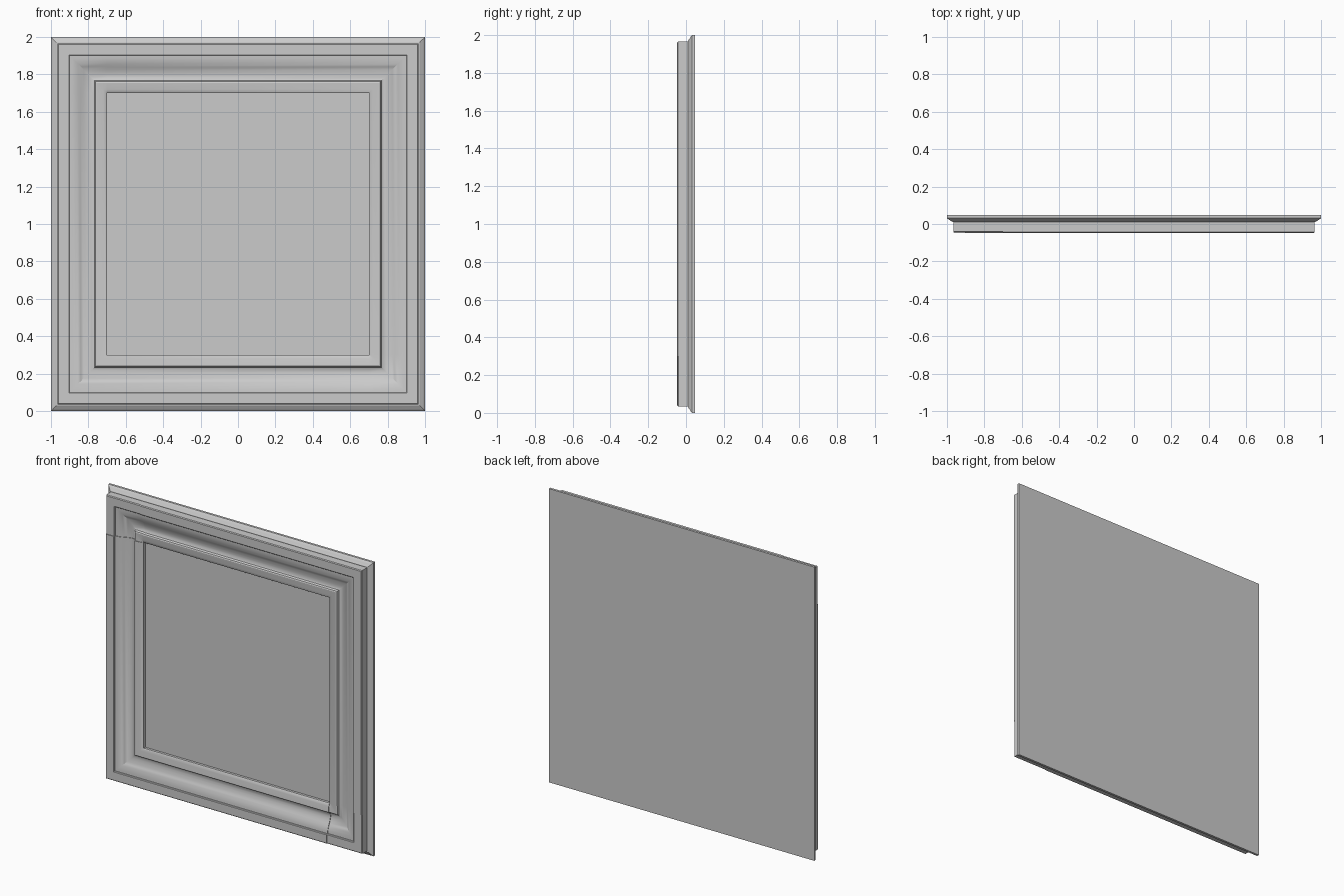
import bpy, bmesh

if "Cube" in bpy.data.objects:
    bpy.data.objects.remove(bpy.data.objects["Cube"])

# Moulding cross-section: (distance in from the outer edge, depth y)
PROFILE = [
    (0.0, 0.048), (0.0, 0.032), (0.006, 0.026), (0.015, 0.021), (0.025, 0.014),
    (0.030, 0.011), (0.035, 0.011), (0.035, -0.043), (0.040, -0.048),
    (0.096, -0.048), (0.100, -0.044), (0.100, -0.036), (0.115, -0.035),
    (0.130, -0.032), (0.145, -0.027), (0.160, -0.020), (0.175, -0.013),
    (0.190, -0.008), (0.205, -0.005), (0.220, -0.006), (0.232, -0.012),
    (0.238, -0.024), (0.245, -0.027), (0.280, -0.023), (0.293, -0.020),
    (0.300, -0.015), (0.300, 0.002)]
JOINT = 0.30      # block length at the two butted corners
SINK = 0.004      # the corner blocks sit slightly lower than the rails


def section(sx, sz, axis, sunk):
    """Profile placed on a mitre (axis None) or square across a rail."""
    pts = []
    for d, y in PROFILE:
        x, z = sx * (1 - d), 1 + sz * (1 - d)
        if axis == 'X':
            x = sx * (1 - JOINT)
        elif axis == 'Z':
            z = 1 + sz * (1 - JOINT)
        if sunk and y < -0.004:
            y += SINK
        pts.append((x, y, z))
    return pts


def finish(name, bm):
    bmesh.ops.recalc_face_normals(bm, faces=bm.faces)
    me = bpy.data.meshes.new(name)
    bm.to_mesh(me)
    bm.free()
    ob = bpy.data.objects.new(name, me)
    bpy.context.collection.objects.link(ob)
    bpy.ops.object.select_all(action='DESELECT')
    ob.select_set(True)
    bpy.context.view_layer.objects.active = ob
    bpy.ops.object.shade_smooth_by_angle(angle=0.5)
    return ob


# Moulded frame, swept around the square with two butted corner blocks
stations = [section(-1, -1, None, False)]
for sx, sz, first, last in ((1, -1, 'X', 'Z'), (1, 1, None, None), (-1, 1, 'X', 'Z')):
    if first:
        stations += [section(sx, sz, first, False), section(sx, sz, first, True),
                     section(sx, sz, None, True),
                     section(sx, sz, last, True), section(sx, sz, last, False)]
    else:
        stations.append(section(sx, sz, None, False))

bm = bmesh.new()
rings = [[bm.verts.new(p) for p in s] for s in stations]
for a, b in zip(rings, rings[1:] + rings[:1]):
    for i in range(len(PROFILE) - 1):
        bm.faces.new((a[i], a[i + 1], b[i + 1], b[i]))
bmesh.ops.remove_doubles(bm, verts=bm.verts, dist=1e-5)
bmesh.ops.dissolve_degenerate(bm, edges=bm.edges, dist=1e-5)
finish("moulded_frame", bm)


# Flat centre panel and back board
def sheet(name, half, y):
    bm = bmesh.new()
    vs = [bm.verts.new((x * half, y, 1 + z * half))
          for x, z in ((-1, -1), (1, -1), (1, 1), (-1, 1))]
    bm.faces.new(vs if y < 0.03 else vs[::-1])
    me = bpy.data.meshes.new(name)
    bm.to_mesh(me)
    bm.free()
    bpy.context.collection.objects.link(bpy.data.objects.new(name, me))


sheet("centre_panel", 0.70, 0.002)
sheet("back_board", 1.0, 0.048)
